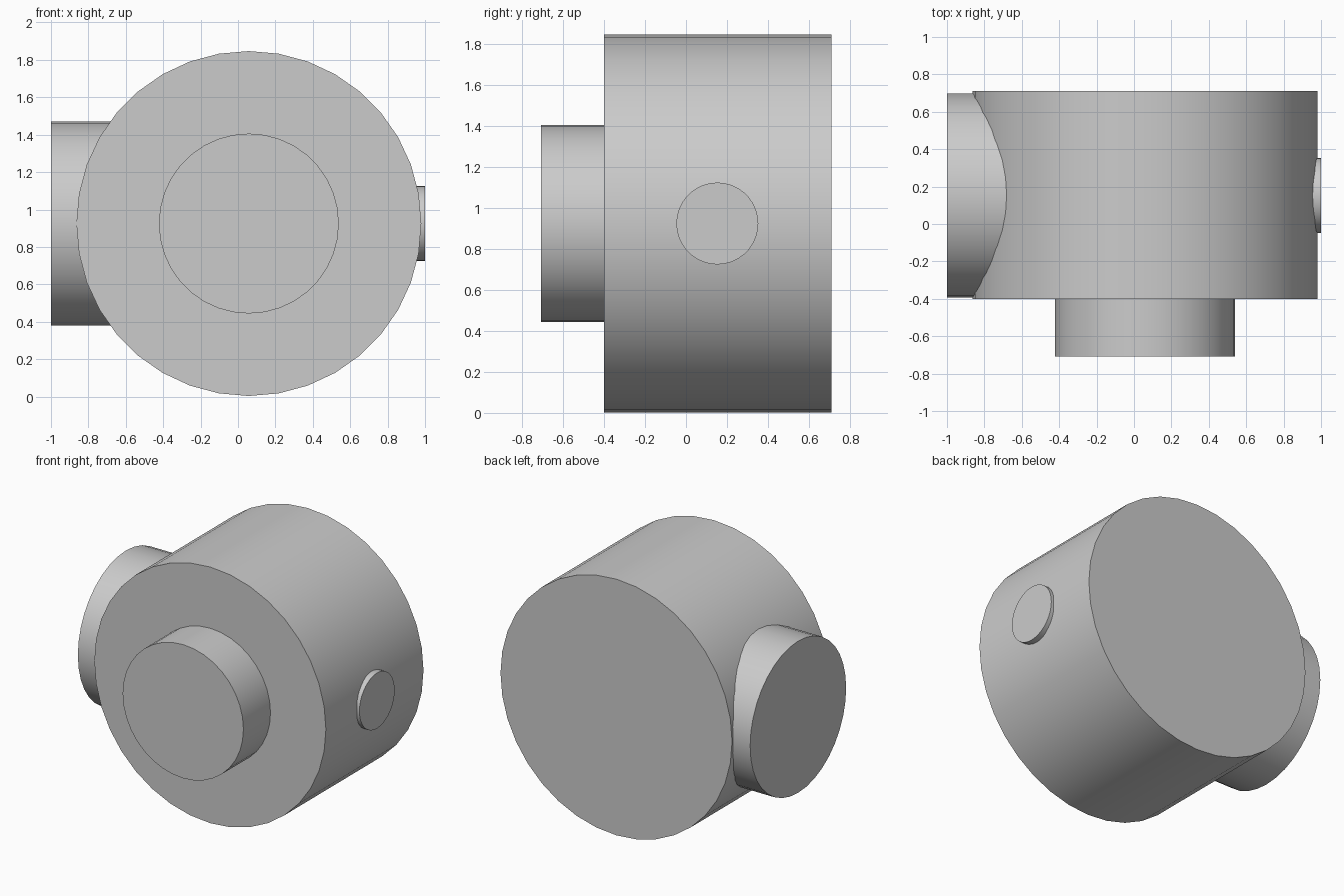
import bpy
import math
from mathutils import Vector

default_cube = bpy.data.objects.get("Cube")
if default_cube:
    bpy.data.objects.remove(default_cube, do_unlink=True)

# Single grey finish
grey = bpy.data.materials.new("plain grey")
grey.use_nodes = True
colour = (0.6, 0.6, 0.6, 1)
grey.diffuse_color = colour
grey.node_tree.nodes["Principled BSDF"].inputs["Base Color"].default_value = colour


def cylinder(name, start, end, radius):
    """Capped cylinder running from start to end."""
    start, end = Vector(start), Vector(end)
    axis = end - start
    bpy.ops.mesh.primitive_cylinder_add(
        vertices=36, radius=radius, depth=axis.length,
        location=(start + end) / 2,
        rotation=axis.to_track_quat('Z', 'Y').to_euler())
    part = bpy.context.object
    part.name = name
    part.data.materials.append(grey)
    bpy.ops.object.shade_smooth_by_angle(angle=math.radians(30))
    return part


# Shared axes of the drum and its side ports
drum_x, side_y, mid_z = 0.058, 0.153, 0.925

# Main drum, lying front to back
cylinder("drum", (drum_x, -0.4, mid_z), (drum_x, 0.71, mid_z), 0.922)

# Front boss on the drum's axis
cylinder("front_boss", (drum_x, -0.38, mid_z), (drum_x, -0.708, mid_z), 0.481)

# Wide port on the right side, small button on the left side
cylinder("right_port", (-0.5, side_y, mid_z), (-1, side_y, mid_z), 0.546)
cylinder("left_button", (0.9, side_y, mid_z), (1, side_y, mid_z), 0.2)
